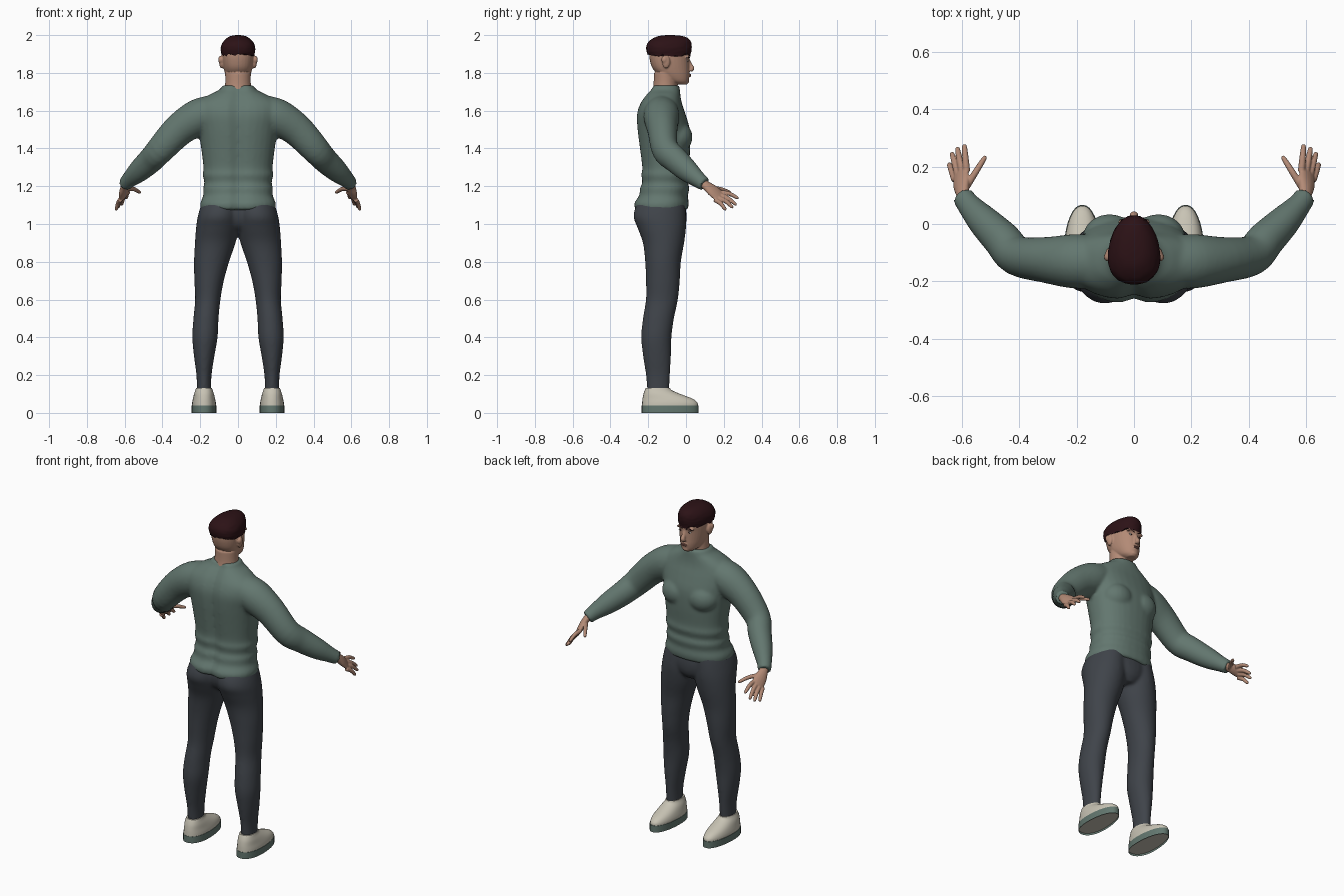
import bpy, bmesh, math, random
from mathutils import Vector, Matrix

random.seed(4)
if "Cube" in bpy.data.objects:
    bpy.data.objects.remove(bpy.data.objects["Cube"])


def material(name, rgb):
    m = bpy.data.materials.new(name)
    m.use_nodes = True
    m.diffuse_color = (*rgb, 1)
    bsdf = m.node_tree.nodes["Principled BSDF"]
    bsdf.inputs["Base Color"].default_value = (*rgb, 1)
    bsdf.inputs["Roughness"].default_value = 0.8
    return m


GREEN = material("sage green", (0.125, 0.185, 0.16))
SLATE = material("dark slate", (0.05, 0.057, 0.068))
CREAM = material("cream", (0.58, 0.55, 0.46))
SKIN = material("skin", (0.45, 0.255, 0.18))
HAIR = material("dark red brown", (0.025, 0.006, 0.008))
LIP = material("lip", (0.32, 0.14, 0.11))
WHITE = material("eye white", (0.6, 0.57, 0.53))


def spline(rows, steps=4):
    """Catmull-Rom interpolation through rows of numbers."""
    p = [rows[0]] + list(rows) + [rows[-1]]
    out = []
    for i in range(1, len(p) - 2):
        for k in range(steps):
            t = k / steps
            out.append([b + t / 2 * (c - a + t * (2 * a - 5 * b + 4 * c - d + t * (3 * (b - c) + d - a)))
                        for a, b, c, d in zip(*p[i - 1:i + 3])])
    return out + [list(rows[-1])]


def skin_rings(bm, rings):
    """Bridge rings of points into a closed tube; returns the vertex rings."""
    vs = [[bm.verts.new(c) for c in r] for r in rings]
    n = len(vs[0])
    for a, b in zip(vs, vs[1:]):
        for i in range(n):
            bm.faces.new((a[i], a[(i + 1) % n], b[(i + 1) % n], b[i]))
    bm.faces.new(vs[0][::-1])
    bm.faces.new(vs[-1])
    return vs


def stack(bm, rows, egg=0, power=1, dent=0, sides=32, steps=4):
    """Horizontal sections (z, x0, x1, y0, y1); egg narrows the +y end."""
    rings = []
    for z, x0, x1, y0, y1 in spline(rows, steps):
        ring = []
        for i in range(sides):
            a = math.tau * i / sides
            c, s = math.cos(a), math.sin(a)
            c, s = (math.copysign(abs(v) ** power, v) for v in (c, s))
            x = (x0 + x1) / 2 + (x1 - x0) / 2 * c * (1 - egg * s)
            y = (y0 + y1) / 2 + (y1 - y0) / 2 * s
            if s < 0:
                y += dent * math.exp(-(x / 0.035) ** 2)
            ring.append((x, y, z))
        rings.append(ring)
    return skin_rings(bm, rings)


def tube(bm, rows, side=(0, 0, 1), sides=16):
    """Sections along a path (x, y, z, half width along side, half depth)."""
    rows = spline(rows)
    pts = [Vector(r[:3]) for r in rows]
    rings = []
    for i, r in enumerate(rows):
        t = (pts[min(i + 1, len(pts) - 1)] - pts[max(i - 1, 0)]).normalized()
        u = Vector(side)
        u = (u - t * u.dot(t)).normalized()
        v = t.cross(u)
        rings.append([pts[i] + u * r[3] * math.cos(a) + v * r[4] * math.sin(a)
                      for a in (math.tau * k / sides for k in range(sides))])
    skin_rings(bm, rings)


def blob(bm, centre, size):
    bmesh.ops.create_uvsphere(bm, u_segments=20, v_segments=12, radius=1,
                              matrix=Matrix.Translation(centre) @ Matrix.Diagonal((*size, 1)))


def finish(bm, name, mats, voxel=None, relax=4):
    """Turn the bmesh into an object, optionally fused into one smooth skin."""
    bmesh.ops.recalc_face_normals(bm, faces=bm.faces)
    me = bpy.data.meshes.new(name)
    bm.to_mesh(me)
    bm.free()
    ob = bpy.data.objects.new(name, me)
    bpy.context.collection.objects.link(ob)
    for m in mats:
        me.materials.append(m)
    if voxel:
        rm = ob.modifiers.new("fuse", 'REMESH')
        rm.mode, rm.voxel_size, rm.use_smooth_shade = 'VOXEL', voxel, True
        sm = ob.modifiers.new("relax", 'SMOOTH')
        sm.factor, sm.iterations = 0.5, relax
    else:
        bpy.context.view_layer.objects.active = ob
        bpy.ops.object.select_all(action='DESELECT')
        ob.select_set(True)
        bpy.ops.object.shade_smooth_by_angle(angle=math.radians(40))
    return ob


def sym(z, w, y0, y1):
    return (z, -w, w, y0, y1)


# Sweater: torso, chest, back and sleeves fused together
bm = bmesh.new()
stack(bm, [sym(1.075, .198, -.275, .008), sym(1.11, .2, -.28, .015), sym(1.15, .184, -.255, .01),
           sym(1.19, .185, -.25, .018), sym(1.22, .178, -.238, .01), sym(1.26, .187, -.243, .02),
           sym(1.3, .183, -.238, .016), sym(1.4, .195, -.25, .022), sym(1.5, .21, -.262, .02),
           sym(1.58, .225, -.264, -.002), sym(1.64, .215, -.245, -.022), sym(1.685, .15, -.215, -.03),
           sym(1.71, .1, -.195, -.032), sym(1.735, .08, -.185, -.036)], power=.88, dent=.02)
for s in (1, -1):
    blob(bm, (s * .085, -.05, 1.46), (.095, .085, .085))
    tube(bm, [(s * .13, -.13, 1.6, .085, .09), (s * .21, -.13, 1.565, .097, .095),
              (s * .31, -.125, 1.5, .087, .08), (s * .41, -.11, 1.395, .076, .07),
              (s * .46, -.055, 1.34, .07, .066), (s * .525, .01, 1.28, .06, .056),
              (s * .575, .065, 1.235, .044, .042), (s * .598, .098, 1.21, .038, .038)], sides=24)
finish(bm, "sweater", [GREEN], .009, 6)

# Trousers: two legs and the seat
bm = bmesh.new()
LEG = [(.11, .143, .218, -.205, -.09), (.2, .14, .22, -.212, -.085), (.3, .125, .233, -.227, -.08),
       (.4, .108, .242, -.237, -.077), (.5, .103, .236, -.228, -.064), (.6, .093, .227, -.212, -.043),
       (.7, .075, .231, -.212, -.033), (.8, .047, .233, -.216, -.027), (.9, .013, .228, -.228, -.01),
       (.98, -.006, .222, -.257, 0), (1.04, -.008, .213, -.278, 0), (1.1, -.008, .195, -.262, -.005),
       (1.13, -.008, .175, -.235, -.01)]
for s in (1, -1):
    stack(bm, [(z, s * a, s * b, c, d) for z, a, b, c, d in LEG])
stack(bm, [sym(.95, .06, -.17, -.03), sym(.99, .13, -.22, -.003), sym(1.05, .18, -.24, .003),
           sym(1.13, .17, -.23, -.01)])
finish(bm, "trousers", [SLATE], .009, 4)

for s, label in ((1, "left"), (-1, "right")):
    cx = s * .18

    # Shoe upper
    bm = bmesh.new()
    stack(bm, [(z, cx - w, cx + w, a, b) for z, w, a, b in
               ((.038, .063, -.233, .064), (.055, .062, -.232, .06), (.075, .058, -.23, .035),
                (.1, .052, -.225, -.03), (.12, .045, -.218, -.075), (.133, .041, -.212, -.085))],
          egg=.12, power=.9)
    finish(bm, label + "_shoe", [CREAM])

    # Sole with a recessed pale underside
    bm = bmesh.new()
    stack(bm, [(z, cx - .065, cx + .065, -.235, .067) for z in (0, .04)], egg=.12, power=.9, steps=1)
    bm.faces.ensure_lookup_table()
    base = min(bm.faces, key=lambda f: f.calc_center_median().z)
    bmesh.ops.inset_region(bm, faces=[base], thickness=.02, depth=0)
    inner = bmesh.ops.extrude_face_region(bm, geom=[base])["geom"]
    bmesh.ops.translate(bm, vec=(0, 0, .012), verts=[g for g in inner if isinstance(g, bmesh.types.BMVert)])
    for g in inner:
        if isinstance(g, bmesh.types.BMFace):
            g.material_index = 1
    if base.is_valid:
        bm.faces.remove(base)
    finish(bm, label + "_sole", [GREEN, CREAM])

    # Hand: palm, four fingers and thumb
    bm = bmesh.new()
    across = (s * .05, -.04, -.045)
    tube(bm, [(s * .588, .08, 1.222, .025, .024), (s * .598, .108, 1.203, .027, .02),
              (s * .602, .14, 1.178, .037, .019), (s * .605, .172, 1.15, .037, .014),
              (s * .606, .182, 1.143, .03, .01)], across)
    for root, tip in (((.584, .182, 1.167), (.592, .278, 1.137)), ((.599, .178, 1.153), (.617, .268, 1.102)),
                      ((.613, .168, 1.139), (.636, .25, 1.087)), ((.624, .152, 1.128), (.646, .212, 1.075)),
                      ((.588, .125, 1.187), (.517, .237, 1.168))):
        a, b = (Vector((s * p[0], p[1], p[2])) for p in (root, tip))
        knuckle = a.lerp(b, .5) + Vector((0, 0, .008))
        tube(bm, [(*a, .013, .013), (*knuckle, .0115, .0115), (*a.lerp(b, .9), .009, .009),
                  (*b, .005, .005)], across, 12)
    finish(bm, label + "_hand", [SKIN], .0035, 3)

# Head: skull, neck, ears, nose and brow ridge fused together
bm = bmesh.new()
stack(bm, [sym(1.69, .075, -.18, -.05), sym(1.74, .068, -.172, -.048), sym(1.8, .068, -.17, -.05)])
stack(bm, [sym(1.738, .025, -.05, .004), sym(1.755, .048, -.09, .013), sym(1.785, .064, -.14, .018),
           sym(1.82, .074, -.175, .018), sym(1.86, .08, -.19, .018), sym(1.9, .082, -.195, .02),
           sym(1.94, .078, -.19, .012), sym(1.975, .05, -.16, -.02)], egg=.13, power=.92)
tube(bm, [(0, .01, 1.875, .008, .008), (0, .022, 1.845, .011, .01), (0, .032, 1.823, .015, .013),
          (0, .022, 1.812, .014, .008)], (1, 0, 0))
blob(bm, (0, .008, 1.787), (.022, .017, .011))
blob(bm, (0, .0, 1.755), (.024, .017, .014))
for s in (1, -1):
    blob(bm, (s * .03, .006, 1.883), (.026, .014, .007))
    blob(bm, (s * .087, -.105, 1.858), (.013, .021, .035))
    blob(bm, (s * .092, -.115, 1.87), (.013, .016, .02))
head = finish(bm, "head", [SKIN], .0045, 3)
bpy.context.view_layer.update()
face = head.evaluated_get(bpy.context.evaluated_depsgraph_get())


def on_face(x, z):
    hit, loc, _, _ = face.ray_cast(Vector((x, 1, z)), Vector((0, -1, 0)))
    return loc if hit else Vector((x, .015, z))


# Eyes, brows and mouth set on the face
for s, label in ((1, "left"), (-1, "right")):
    for part, x, z, size, mat in (("eye", .03, 1.864, (.013, .003, .0055), WHITE),
                                  ("iris", .03, 1.864, (.0055, .0045, .0055), HAIR)):
        bm = bmesh.new()
        blob(bm, on_face(s * x, z), size)
        finish(bm, f"{label}_{part}", [mat])
    bm = bmesh.new()
    tube(bm, [(*on_face(s * x, z), .003, .0025) for x, z in
              ((.012, 1.881), (.025, 1.886), (.038, 1.887), (.05, 1.881))], sides=8)
    finish(bm, label + "_eyebrow", [HAIR])
bm = bmesh.new()
for z in (1.783, 1.79):
    blob(bm, on_face(0, z), (.02, .004, .004))
finish(bm, "lips", [LIP])

# Cropped hair cap with a ragged lower edge
bm = bmesh.new()
rings = stack(bm, [sym(1.897, .086, -.203, .024), sym(1.915, .089, -.209, .028), sym(1.94, .088, -.21, .03),
                   sym(1.965, .077, -.198, .026), sym(1.985, .057, -.17, .008), sym(1.996, .035, -.14, -.025),
                   sym(2.0, .01, -.1, -.07)], egg=.17, power=.92, sides=48)
for v in rings[0]:
    v.co.z += random.uniform(-.012, .006)
for ring in rings[2:-6]:
    for v in ring:
        v.co += Vector((v.co.x, v.co.y + .09, 0)) * random.uniform(-.012, .012)
finish(bm, "hair", [HAIR])
